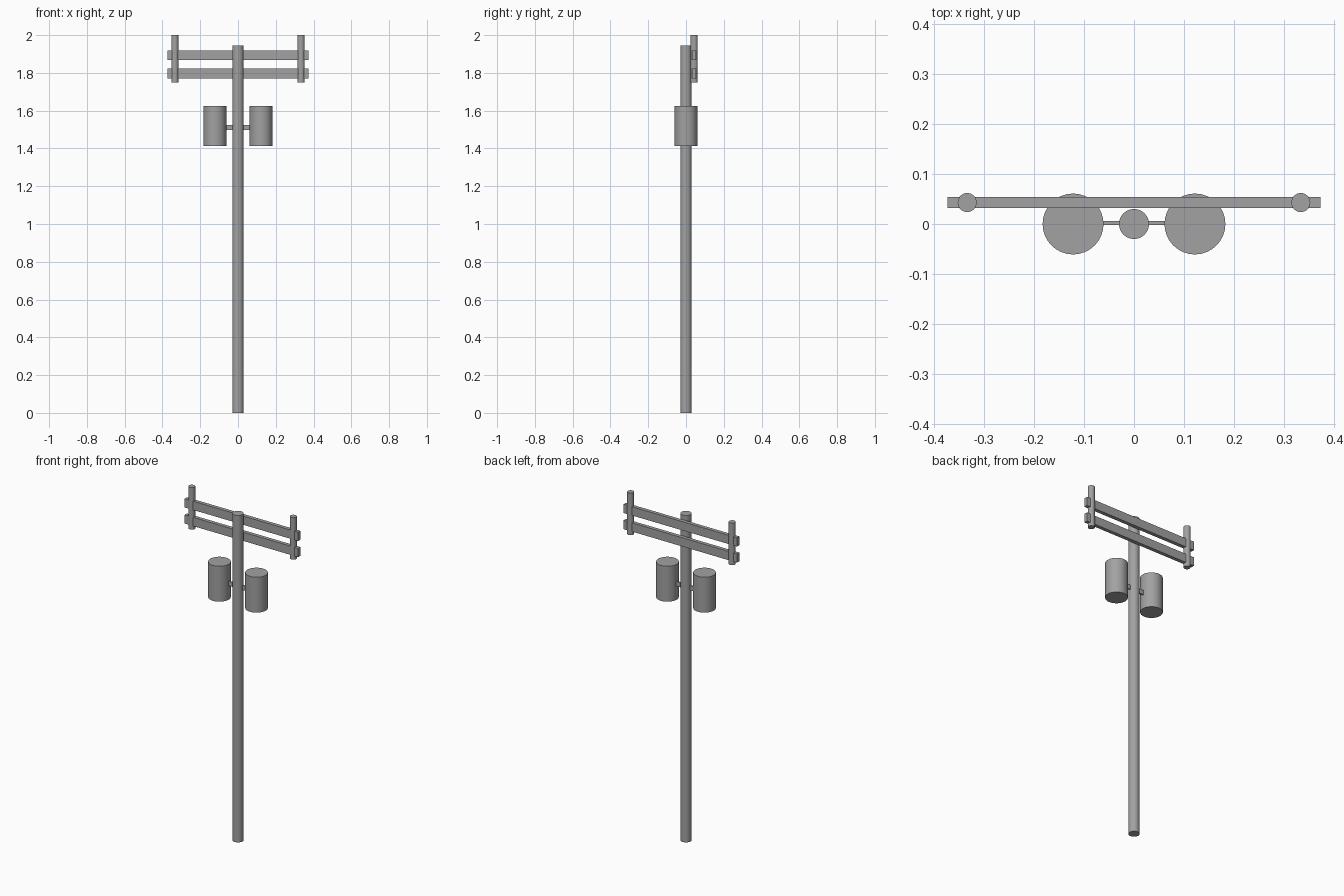
import bpy

cube = bpy.data.objects.get("Cube")
if cube:
    bpy.data.objects.remove(cube, do_unlink=True)

# Single grey material
GREY = (0.36, 0.36, 0.36, 1.0)
grey = bpy.data.materials.new("plain_grey")
grey.use_nodes = True
grey.diffuse_color = GREY
grey.node_tree.nodes["Principled BSDF"].inputs["Base Color"].default_value = GREY


def cylinder(name, x, y, radius, bottom, top, sides=32):
    bpy.ops.mesh.primitive_cylinder_add(
        vertices=sides, radius=radius, depth=top - bottom,
        location=(x, y, (bottom + top) / 2))
    obj = bpy.context.object
    obj.name = name
    obj.data.materials.append(grey)
    bpy.ops.object.shade_smooth_by_angle()


def box(name, y, z, size):
    bpy.ops.mesh.primitive_cube_add(size=1, location=(0, y, z))
    obj = bpy.context.object
    obj.name = name
    obj.scale = size
    bpy.ops.object.transform_apply(location=False, rotation=False, scale=True)
    obj.data.materials.append(grey)


BAR_Y = 0.043

# Main pole
cylinder("pole", 0, 0, 0.03, 0, 1.945)

# Two crossarms behind the pole
for name, z in (("upper_crossarm", 1.893), ("lower_crossarm", 1.797)):
    box(name, BAR_Y, z, (0.747, 0.022, 0.052))

# Bracket carrying the transformers through the pole
box("transformer_bracket", 0.002, 1.511, (0.16, 0.008, 0.027))

# Mirrored pins and transformer cans
for side, s in (("left", 1), ("right", -1)):
    cylinder(side + "_pin", s * 0.334, BAR_Y, 0.019, 1.75, 2.0)
    cylinder(side + "_transformer", s * 0.122, 0, 0.061, 1.414, 1.625)
